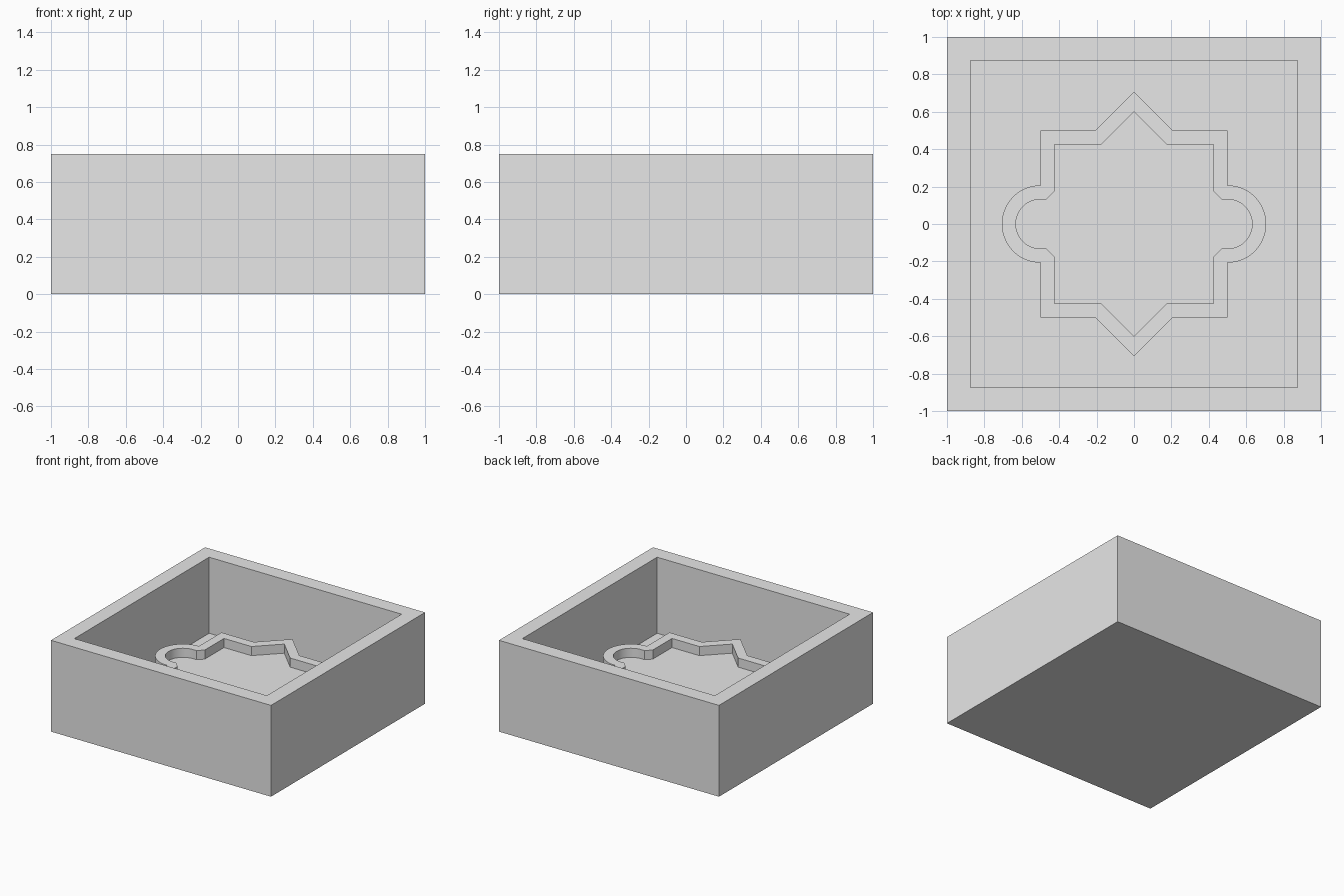
import bpy
import bmesh
from math import sin, cos, pi, sqrt

cube = bpy.data.objects.get("Cube")
if cube:
    bpy.data.objects.remove(cube, do_unlink=True)

HEIGHT, WALL = 0.75, 0.125
RIDGE_TOP, PLATE_TOP, RIDGE_WIDTH = 0.375, 0.30, 0.075
HALF, LOBE = 0.5, 0.207
STEPS = 14

grey = bpy.data.materials.new("plain_grey")
grey.use_nodes = True
grey.diffuse_color = (0.8, 0.8, 0.8, 1)
grey.node_tree.nodes["Principled BSDF"].inputs["Base Color"].default_value = (0.8, 0.8, 0.8, 1)


def finish(bm, name):
    bmesh.ops.recalc_face_normals(bm, faces=bm.faces[:])
    mesh = bpy.data.meshes.new(name)
    bm.to_mesh(mesh)
    bm.free()
    mesh.materials.append(grey)
    obj = bpy.data.objects.new(name, mesh)
    bpy.context.collection.objects.link(obj)
    return obj


def arc(radius, steps):
    """Quarter arc of the side lobe, from its upper end to its outermost point."""
    angles = [pi / 2 * (1 - i / steps) for i in range(steps + 1)]
    return [(HALF + radius * cos(a), radius * sin(a)) for a in angles]


def mirror_quarter(quarter):
    """Closed outline from one quarter running from the y axis to the x axis."""
    right = quarter + [(x, -y) for x, y in quarter[-2::-1]]
    return right + [(-x, y) for x, y in right[-2:0:-1]]


def ring(bm, outline, z):
    return [bm.verts.new((x, y, z)) for x, y in outline]


def bridge(bm, a, b):
    for i in range(len(a)):
        j = (i + 1) % len(a)
        bm.faces.new((a[i], a[j], b[j], b[i]))


# Tray: open square box with an even wall and floor
def square(h):
    return [(-h, -h), (h, -h), (h, h), (-h, h)]


bm = bmesh.new()
inner = 1 - WALL
rings = [ring(bm, square(h), z) for h, z in
         ((1, 0), (1, HEIGHT), (inner, HEIGHT), (inner, WALL))]
for a, b in zip(rings, rings[1:]):
    bridge(bm, a, b)
bm.faces.new(rings[0])
bm.faces.new(rings[-1])
finish(bm, "tray")

# Raised tile plate: square with pointed ends, round side lobes and a rim ridge
h = HALF - RIDGE_WIDTH
tip = HALF + LOBE - RIDGE_WIDTH * sqrt(2)
base = tip - h
lobe = LOBE - RIDGE_WIDTH
outer = mirror_quarter([(0, HALF + LOBE), (LOBE, HALF), (HALF, HALF)] + arc(LOBE, STEPS))
inset = mirror_quarter([(0, tip), (base, h), (h, h), (h, base), (h + base - lobe, lobe)]
                       + arc(lobe, STEPS - 2))

bm = bmesh.new()
rings = [ring(bm, outline, z) for outline, z in
         ((outer, WALL), (outer, RIDGE_TOP), (inset, RIDGE_TOP), (inset, PLATE_TOP))]
for a, b in zip(rings, rings[1:]):
    bridge(bm, a, b)
bm.faces.new(rings[0])
bm.faces.new(rings[-1])
plate = finish(bm, "tile_plate")

# Smooth only the round lobes
bpy.ops.object.select_all(action="DESELECT")
plate.select_set(True)
bpy.context.view_layer.objects.active = plate
bpy.ops.object.shade_smooth_by_angle(angle=pi / 9)
